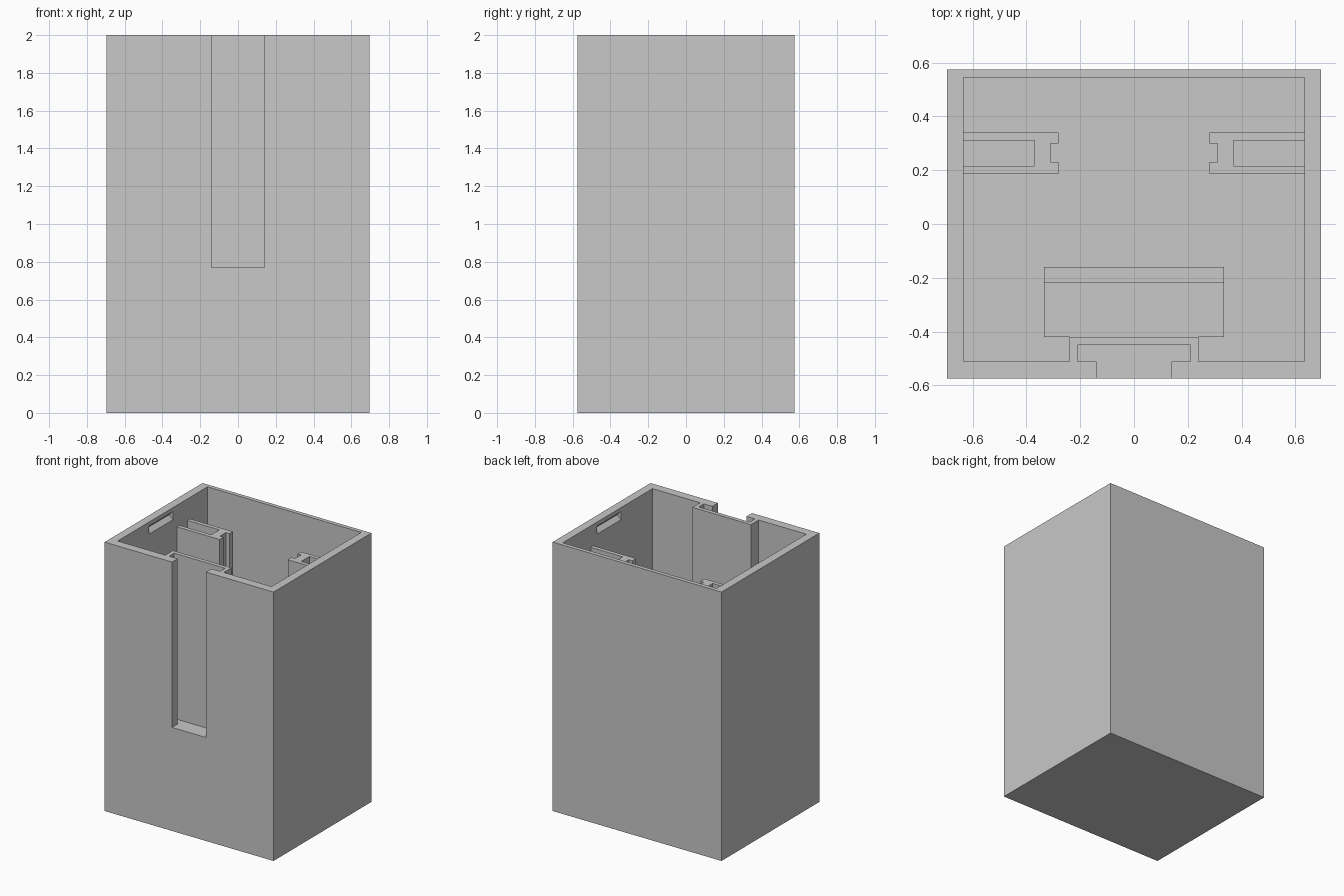
import bpy
import bmesh

cube = bpy.data.objects.get("Cube")
if cube:
    bpy.data.objects.remove(cube, do_unlink=True)

grey = bpy.data.materials.new("plain grey")
grey.use_nodes = True
colour = (0.58, 0.58, 0.58, 1)
grey.diffuse_color = colour
grey.node_tree.nodes["Principled BSDF"].inputs["Base Color"].default_value = colour


def prism(name, profile, low, high, axis="z"):
    """Extrude a closed profile: (x, y) along z, or (x, z) along y."""
    bm = bmesh.new()
    place = (lambda a, b: (a, b, low)) if axis == "z" else (lambda a, b: (a, low, b))
    face = bm.faces.new([bm.verts.new(place(a, b)) for a, b in profile])
    extruded = bmesh.ops.extrude_face_region(bm, geom=[face])["geom"]
    step = (0, 0, high - low) if axis == "z" else (0, high - low, 0)
    bmesh.ops.translate(bm, vec=step,
                        verts=[v for v in extruded if isinstance(v, bmesh.types.BMVert)])
    bmesh.ops.recalc_face_normals(bm, faces=bm.faces)
    mesh = bpy.data.meshes.new(name)
    bm.to_mesh(mesh)
    bm.free()
    mesh.materials.append(grey)
    obj = bpy.data.objects.new(name, mesh)
    bpy.context.collection.objects.link(obj)
    return obj


def box(name, half_x, front, back, low, high):
    outline = [(-half_x, front), (half_x, front), (half_x, back), (-half_x, back)]
    return prism(name, outline, low, high)


def cut(obj, cutter):
    """Subtract the cutter, bake the result and discard the cutter."""
    cutter.hide_render = True
    mod = obj.modifiers.new("cut", "BOOLEAN")
    mod.operation, mod.solver, mod.object = "DIFFERENCE", "EXACT", cutter
    bpy.context.view_layer.update()
    graph = bpy.context.evaluated_depsgraph_get()
    mesh = bpy.data.meshes.new_from_object(obj.evaluated_get(graph))
    obj.modifiers.clear()
    obj.data = mesh
    bpy.data.objects.remove(cutter, do_unlink=True)


TOP, FLOOR, SLOT = 2.0, 0.06, 0.77
INNER = 0.633

# Open-topped case with a slot in the front wall
case = box("case", 0.695, -0.575, 0.575, 0, TOP)
cut(case, box("cavity", INNER, -0.51, 0.545, FLOOR, TOP + 0.1))
cut(case, box("slot", 0.14, -0.7, -0.48, SLOT, TOP + 0.1))

# Snap grooves high on the inner side walls
for side in (-1, 1):
    wedge = [(side * (INNER - 0.03), 1.88), (side * (INNER + 0.03), 1.94),
             (side * (INNER - 0.03), 2.0)]
    wedge = [(side * (INNER - 0.01), 1.9), (side * (INNER + 0.03), 1.94),
             (side * (INNER - 0.01), 1.98)]
    cut(case, prism("groove", wedge, -0.14, 0.14, "y"))

# Sliding channel behind the front slot
channel = box("front_channel", 0.24, -0.51, -0.42, FLOOR, TOP)
cut(channel, box("channel_gap", 0.21, -0.6, -0.45, SLOT, TOP + 0.1))

# Hollow guide rails with a notched end, one on each side wall
rail = [(INNER, 0.185), (0.28, 0.185), (0.28, 0.23), (0.31, 0.23),
        (0.31, 0.30), (0.28, 0.30), (0.28, 0.34), (INNER, 0.34),
        (INNER, 0.31), (0.37, 0.31), (0.37, 0.215), (INNER, 0.215)]
for side, name in ((1, "left_rail"), (-1, "right_rail")):
    prism(name, [(side * x, y) for x, y in rail], FLOOR, 1.84)

# Low shelf with a raised lip on the floor behind the channel
box("floor_shelf", 0.335, -0.42, -0.22, FLOOR, 0.2)
box("shelf_lip", 0.335, -0.22, -0.16, FLOOR, 0.3)
